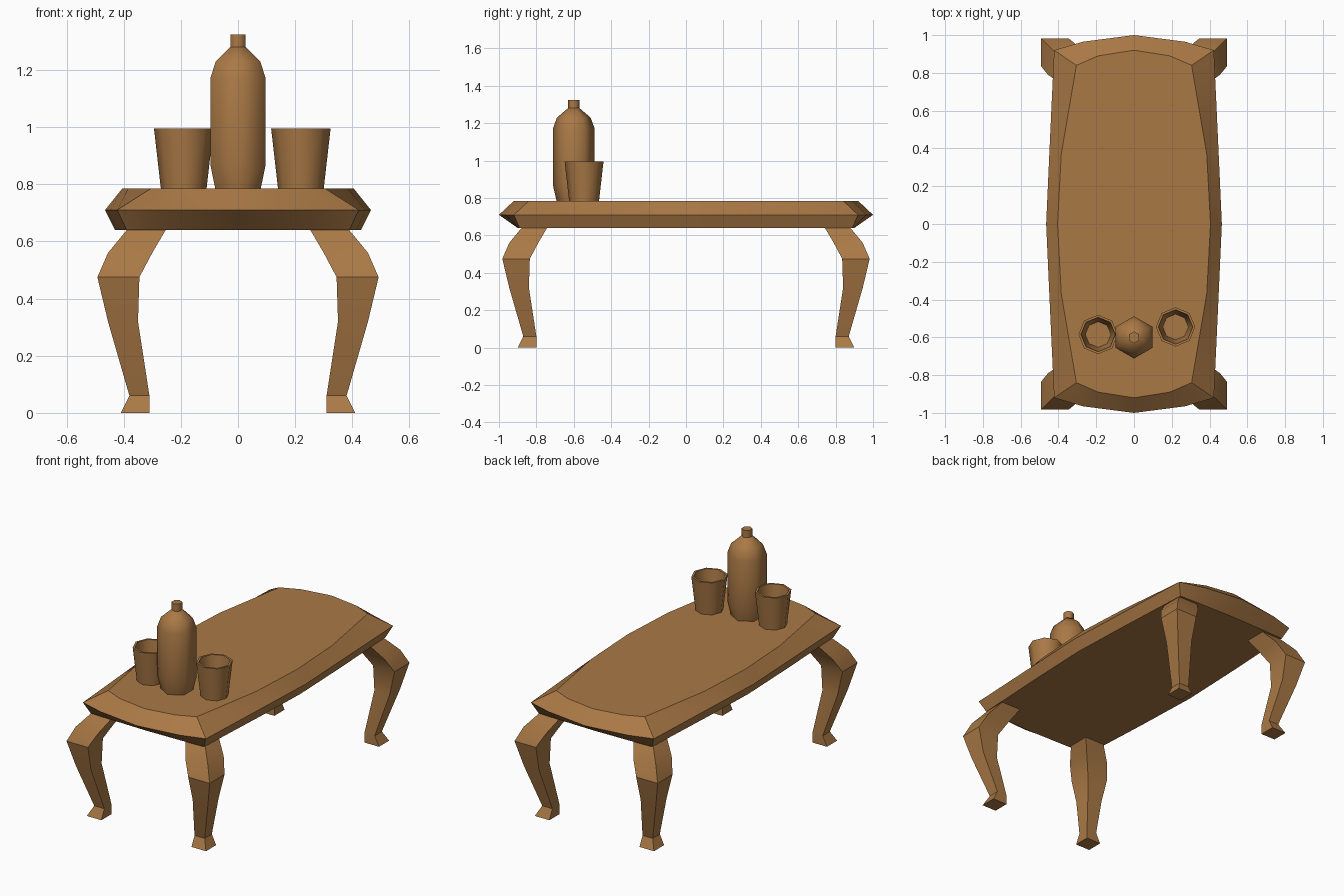
import bpy, bmesh
from math import cos, sin, pi, radians

if "Cube" in bpy.data.objects:
    bpy.data.objects.remove(bpy.data.objects["Cube"])

wood = bpy.data.materials.new("wood")
wood.diffuse_color = (0.40, 0.19, 0.06, 1)
wood.use_nodes = True
wood.node_tree.nodes["Principled BSDF"].inputs["Base Color"].default_value = wood.diffuse_color


def loft(name, rings, angle=30):
    """Skin a stack of closed rings and cap both ends."""
    bm = bmesh.new()
    loops = [[bm.verts.new(p) for p in ring] for ring in rings]
    n = len(loops[0])
    for a, b in zip(loops, loops[1:]):
        for i in range(n):
            j = (i + 1) % n
            bm.faces.new((a[i], a[j], b[j], b[i]))
    bm.faces.new(loops[0][::-1])
    bm.faces.new(loops[-1])
    bmesh.ops.recalc_face_normals(bm, faces=bm.faces)
    mesh = bpy.data.meshes.new(name)
    bm.to_mesh(mesh)
    bm.free()
    ob = bpy.data.objects.new(name, mesh)
    bpy.context.collection.objects.link(ob)
    mesh.materials.append(wood)
    bpy.ops.object.select_all(action='DESELECT')
    ob.select_set(True)
    bpy.context.view_layer.objects.active = ob
    bpy.ops.object.shade_smooth_by_angle(angle=radians(angle))
    return ob


def outline(quarter, z):
    """Mirror a quarter outline (end centre to side centre) into a full ring."""
    right = quarter + [(x, -y) for x, y in quarter[-2::-1]]
    left = [(-x, y) for x, y in right[-2:0:-1]]
    return [(x, y, z) for x, y in right + left]


def turned(name, cx, cy, sides, profile, start, angle=30):
    """Low-poly turned shape from (radius, height) pairs."""
    angles = [start + 2 * pi * i / sides for i in range(sides)]
    return loft(name, [[(cx + r * cos(a), cy + r * sin(a), z) for a in angles]
                       for r, z in profile], angle)


# bowed table top: underside, widest rim, upper face
loft("table_top", [
    outline([(0, .90), (.25, .895), (.39, .89), (.415, .40), (.43, 0)], .64),
    outline([(0, 1.0), (.27, .965), (.423, .92), (.447, .40), (.465, 0)], .71),
    outline([(0, .92), (.19, .89), (.305, .84), (.385, .37), (.405, 0)], .785),
])

# curved legs: (outer x, inner x, height), y follows x with a fixed offset
LEG = [(.41, .31, 0), (.38, .31, .06), (.455, .35, .32),
       (.492, .345, .475), (.455, .30, .56), (.385, .25, .645)]
for sx, side in ((-1, "left"), (1, "right")):
    for sy, end in ((-1, "front"), (1, "back")):
        loft(f"{end}_{side}_leg", [
            [(sx * x, sy * (y + .49), z) for x, y in ((o, o), (i, o), (i, i), (o, i))]
            for o, i, z in LEG])

# bottle with a small cap
turned("bottle", 0, -.6, 6, [(.092, .785), (.112, .87), (.112, 1.17),
                             (.090, 1.23), (.031, 1.28)], pi / 2, 65)
turned("bottle_cap", 0, -.6, 6, [(.031, 1.278), (.031, 1.325)], pi / 2, 65)

# hollow cups: up the outside, over the rim, down the inside
CUP = [(.080, .785), (.104, .995), (.091, .995), (.068, .805)]
for name, x, y in (("left_cup", -.19, -.585), ("right_cup", .22, -.545)):
    turned(name, x, y, 8, CUP, 0, 50)
